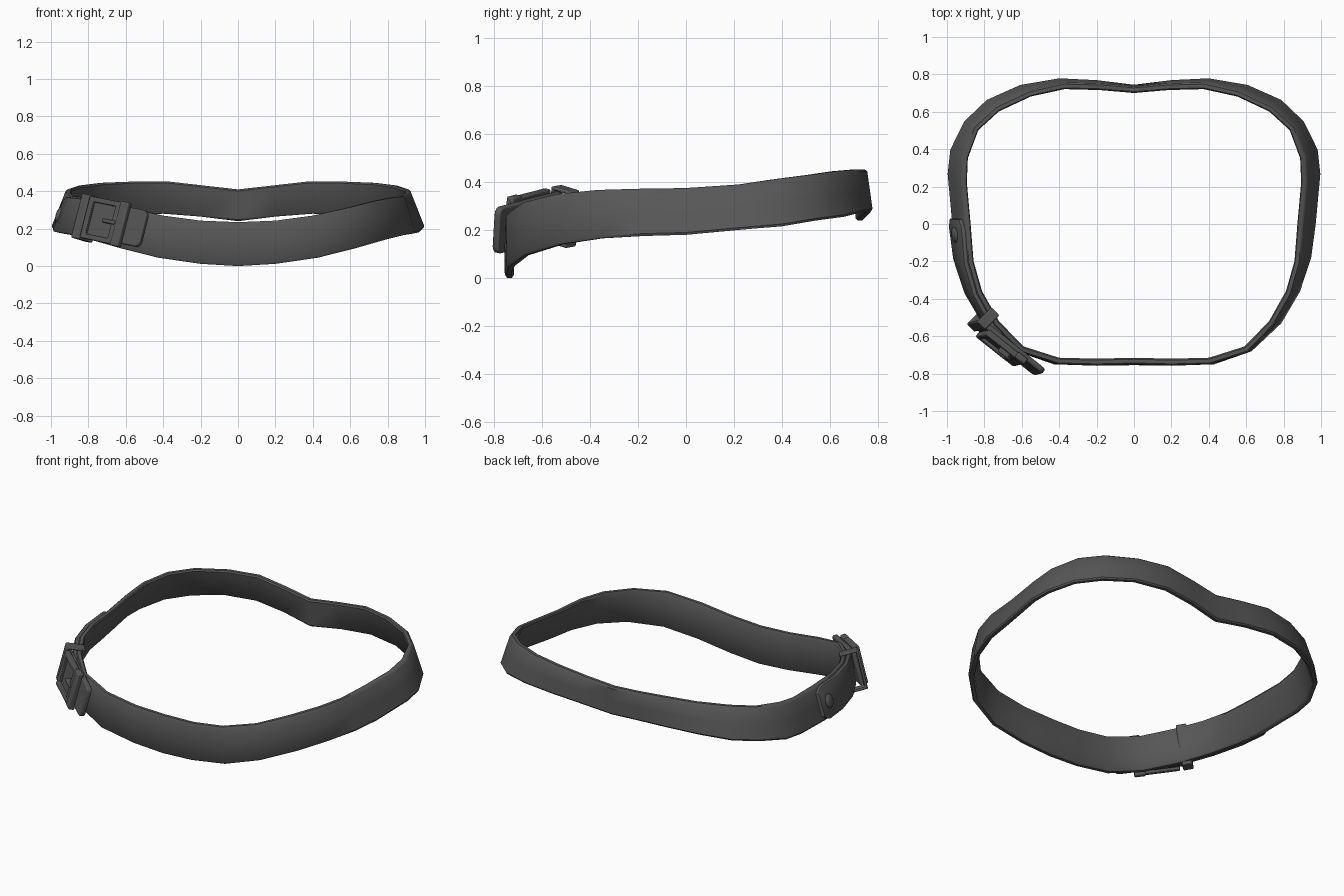
import bpy, bmesh, math
from mathutils import Vector, Matrix

if "Cube" in bpy.data.objects:
    bpy.data.objects.remove(bpy.data.objects["Cube"])

leather = bpy.data.materials.new("dark_grey_leather")
leather.diffuse_color = (0.095, 0.095, 0.095, 1)
leather.use_nodes = True
leather.node_tree.nodes["Principled BSDF"].inputs["Base Color"].default_value = leather.diffuse_color

# Half outline, front centre to back centre:
# outer bottom x, y | inner top x, y | bottom z, top z
HALF = [
    (0, -.755, 0, -.715, 0, .235), (.2, -.758, .2, -.72, .012, .243),
    (.43, -.75, .4, -.715, .045, .27), (.63, -.68, .59, -.655, .095, .315),
    (.79, -.53, .72, -.52, .14, .35), (.89, -.36, .81, -.36, .165, .367),
    (.95, -.18, .855, -.2, .175, .372), (.975, 0, .87, 0, .18, .375),
    (1, .27, .89, .22, .205, .39), (.985, .4, .885, .35, .215, .41),
    (.91, .55, .83, .5, .24, .43), (.79, .665, .72, .6, .255, .445),
    (.61, .745, .55, .68, .275, .452), (.4, .78, .37, .72, .28, .452),
    (.2, .77, .18, .715, .265, .43), (0, .745, 0, .70, .24, .41)]
LOOP = HALF + [(-a, b, -c, d, e, f) for a, b, c, d, e, f in HALF[-2:0:-1]]
N = len(LOOP)
THICK = .036


def station(i):
    """Outer bottom, outer top and outward direction at a fractional index."""
    k, f = math.floor(i), i - math.floor(i)
    row = [p + (q - p) * f for p, q in zip(LOOP[k % N], LOOP[(k + 1) % N])]

    def normal(j):
        d = Vector(LOOP[(j + 1) % N][:2]) - Vector(LOOP[(j - 1) % N][:2])
        return Vector((d.y, -d.x, 0)).normalized()
    n = normal(k).lerp(normal(k + 1), f).normalized()
    bottom = Vector((row[0], row[1], row[4]))
    top = Vector((row[2], row[3], row[5])) + n * THICK
    return bottom, top, n


def surf(i, h, off):
    b, t, n = station(i)
    return b.lerp(t, h) + n * off


def finish(name, bm, bevel=0):
    bmesh.ops.recalc_face_normals(bm, faces=bm.faces[:])
    me = bpy.data.meshes.new(name)
    bm.to_mesh(me)
    bm.free()
    ob = bpy.data.objects.new(name, me)
    bpy.context.collection.objects.link(ob)
    me.materials.append(leather)
    if bevel:
        m = ob.modifiers.new("soft_edges", 'BEVEL')
        m.width, m.segments, m.limit_method = bevel, 2, 'ANGLE'
    bpy.ops.object.select_all(action='DESELECT')
    ob.select_set(True)
    bpy.context.view_layer.objects.active = ob
    bpy.ops.object.shade_smooth_by_angle(angle=math.radians(40))
    return ob


def sweep(name, steps, section, closed):
    """Skin a cross-section (given per step) along the strap."""
    bm = bmesh.new()
    rings = [[bm.verts.new(surf(i, h, o)) for o, h in section(i)] for i in steps]
    pairs = list(zip(rings, rings[1:])) + ([(rings[-1], rings[0])] if closed else [])
    for a, b in pairs:
        for j in range(len(a)):
            k = (j + 1) % len(a)
            bm.faces.new((a[j], a[k], b[k], b[j]))
    if not closed:
        bm.faces.new(rings[0])
        bm.faces.new(rings[-1])
    return finish(name, bm)


# Main strap: one closed band with softened edges
T = THICK
sweep("strap", range(N),
      lambda i: [(-.008, 0), (0, .05), (0, .5), (0, .95), (-.008, 1),
                 (-T + .008, 1), (-T, .95), (-T, .05), (-T + .008, 0)], True)

# Overlapping flap on the left side, with a rounded end
START, END = N - 7.12, N - 3.7
STEPS = [START, START + .04, START + .12, START + .25, N - 6.5, N - 6,
         N - 5.5, N - 5, N - 4.5, N - 4, END]


def flap_section(i):
    m = max(0, .14 - (i - START) * .8) + .03
    return [(-.005, m), (.016, m), (.022, m + .05), (.022, .95 - m),
            (.016, 1 - m), (-.005, 1 - m)]


sweep("flap", STEPS, flap_section, False)

# Rivet on the flap
b, t, n = station(N - 6.72)
up = (t - b).normalized()
along = up.cross(n).normalized()
face = along.cross(up).normalized()
rot = Matrix((along, up, face)).transposed().to_4x4()
bm = bmesh.new()
bmesh.ops.create_uvsphere(
    bm, u_segments=16, v_segments=8, radius=1,
    matrix=Matrix.Translation(b.lerp(t, .5) + n * .022) @ rot
    @ Matrix.Diagonal((.042, .042, .016, 1)))
finish("rivet", bm)

# Local frame of the buckle: u along strap, w up, n outward
U = Vector((.78, -.62, -.16)).normalized()
W = Vector((.14, .14, 1))
W = (W - U * W.dot(U)).normalized()
FRAME = Matrix((U, W, U.cross(W))).transposed().to_4x4()
FRAME = Matrix.Translation((-.70, -.64, .237)) @ FRAME


def box(name, u, w, n, bevel=.008, corner=0):
    """Box spanning (min, max) ranges, optionally with rounded corners at +u."""
    bm = bmesh.new()
    bmesh.ops.create_cube(bm, size=1)
    for v in bm.verts:
        v.co = [r[0] if c < 0 else r[1] for c, r in zip(v.co, (u, w, n))]
    if corner:
        es = [e for e in bm.edges if all(v.co.x > u[1] - .001 for v in e.verts)
              and abs(e.verts[0].co.z - e.verts[1].co.z) > .001]
        bmesh.ops.bevel(bm, geom=es, offset=corner, segments=3,
                        profile=.5, affect='EDGES')
    bm.transform(FRAME)
    return finish(name, bm, bevel)


def ring(name, outer, inner, depth, matrix, bevel=.006):
    """Rectangular ring from (min a, max a, min b, max b) and a depth range."""
    bm = bmesh.new()

    def rect(r, z):
        return [bm.verts.new((r[x], r[y], z))
                for x, y in ((0, 2), (1, 2), (1, 3), (0, 3))]
    loops = [rect(outer, depth[0]), rect(outer, depth[1]),
             rect(inner, depth[1]), rect(inner, depth[0])]
    for p in range(4):
        a, c = loops[p], loops[(p + 1) % 4]
        for j in range(4):
            k = (j + 1) % 4
            bm.faces.new((a[j], a[k], c[k], c[j]))
    bm.transform(matrix)
    return finish(name, bm, bevel)


# Strap end passing through the buckle
box("strap_tip", (-.17, .255), (-.10, .10), (-.018, .012), .007, .03)
# Buckle frame, cross strip and prong
ring("buckle_frame", (-.125, .09, -.115, .115), (-.095, .06, -.088, .088),
     (.008, .042), FRAME)
box("buckle_plate", (-.11, .08), (-.1, .1), (.005, .022), .004)
box("buckle_strip", (.075, .14), (-.122, .122), (.004, .04))
box("prong", (.0, .085), (-.01, .01), (.018, .05), .006)

# Keeper loop wrapped around strap and flap
turn = Matrix.Translation((-.165, 0, -.035)) @ Matrix.Rotation(math.radians(-8), 4, 'Y')
spin = Matrix.Rotation(math.radians(90), 4, 'Y')
ring("keeper_loop", (-.055, .055, -.122, .122), (-.04, .04, -.108, .108),
     (-.03, .03), FRAME @ turn @ spin)
